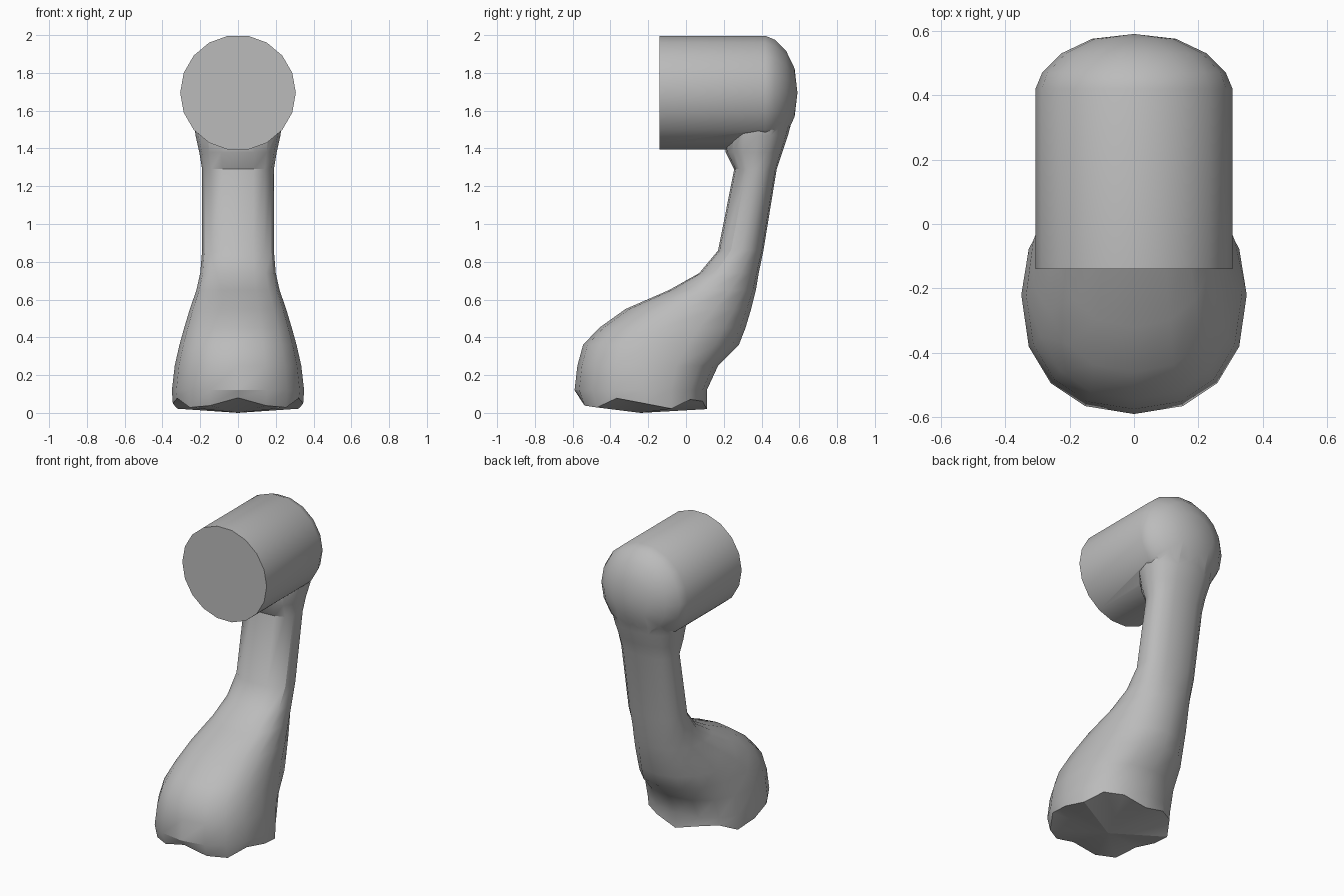
import bpy
import bmesh
from math import sin, cos, pi, radians

if "Cube" in bpy.data.objects:
    bpy.data.objects.remove(bpy.data.objects["Cube"])

grey = bpy.data.materials.new("light_grey")
grey.use_nodes = True
colour = (0.5, 0.5, 0.5, 1)
grey.diffuse_color = colour
grey.node_tree.nodes["Principled BSDF"].inputs["Base Color"].default_value = colour


def loft(name, rings, start=None, end=None):
    """Skin rings of points; each end closes with a fan to a point or a flat face."""
    bm = bmesh.new()
    loops = [[bm.verts.new(p) for p in ring] for ring in rings]
    count = len(loops[0])
    for low, high in zip(loops, loops[1:]):
        for i in range(count):
            j = (i + 1) % count
            bm.faces.new((low[i], low[j], high[j], high[i]))
    for loop, tip in ((loops[0], start), (loops[-1], end)):
        if tip:
            v = bm.verts.new(tip)
            for i in range(count):
                bm.faces.new((loop[i], loop[(i + 1) % count], v))
        else:
            bm.faces.new(loop)
    bmesh.ops.recalc_face_normals(bm, faces=bm.faces)
    mesh = bpy.data.meshes.new(name)
    bm.to_mesh(mesh)
    bm.free()
    mesh.materials.append(grey)
    obj = bpy.data.objects.new(name, mesh)
    bpy.context.collection.objects.link(obj)
    return obj


def power(v, e):
    return abs(v) ** e * (1 if v > 0 else -1)


def section(z, front, middle, back, width, wave=0.0):
    """Rounded cross-section with its widest line at y = middle."""
    ring = []
    for i in range(16):
        a = 2 * pi * i / 16
        c = power(cos(a), 0.87)
        depth = middle - front if c > 0 else back - middle
        ring.append((width * power(sin(a), 0.87), middle - c * depth,
                     z + wave * cos(5 * a)))
    return ring


# Foot and neck: height, front y, widest y, back y, half width
sections = [
    (0.12, -0.59, -0.22, 0.11, 0.35),
    (0.25, -0.575, -0.22, 0.17, 0.335),
    (0.36, -0.545, -0.2, 0.28, 0.31),
    (0.45, -0.46, -0.12, 0.315, 0.285),
    (0.55, -0.32, 0.0, 0.345, 0.255),
    (0.65, -0.09, 0.13, 0.37, 0.22),
    (0.74, 0.07, 0.22, 0.385, 0.20),
    (0.86, 0.17, 0.29, 0.41, 0.19),
    (1.29, 0.255, 0.37, 0.48, 0.19),
    (1.38, 0.21, 0.37, 0.51, 0.205),
    (1.47, 0.20, 0.38, 0.54, 0.225),
    (1.60, 0.24, 0.40, 0.575, 0.24),
    (1.74, 0.28, 0.40, 0.565, 0.20),
]
rings = [section(0.05, -0.56, -0.22, 0.11, 0.345, 0.03)]
rings += [section(*s) for s in sections]
body = loft("foot_and_neck", rings, start=(0, -0.24, 0))

# Head: a round drum with a flat front and a domed back
profile = [(-0.14, 0.306), (0.42, 0.306), (0.47, 0.285),
           (0.53, 0.225), (0.575, 0.13)]
steps = 18
circles = [[(r * sin(2 * pi * (i + 0.5) / steps), y,
             1.695 + r * cos(2 * pi * (i + 0.5) / steps)) for i in range(steps)]
           for y, r in profile]
head = loft("head_drum", circles, end=(0, 0.59, 1.695))

# Join the two into one skin
union = body.modifiers.new("join_head", "BOOLEAN")
union.operation = "UNION"
union.solver = "EXACT"
union.object = head
bpy.context.view_layer.objects.active = body
body.select_set(True)
bpy.ops.object.modifier_apply(modifier=union.name)
bpy.data.objects.remove(head)
bpy.ops.object.shade_smooth_by_angle(angle=radians(32))
